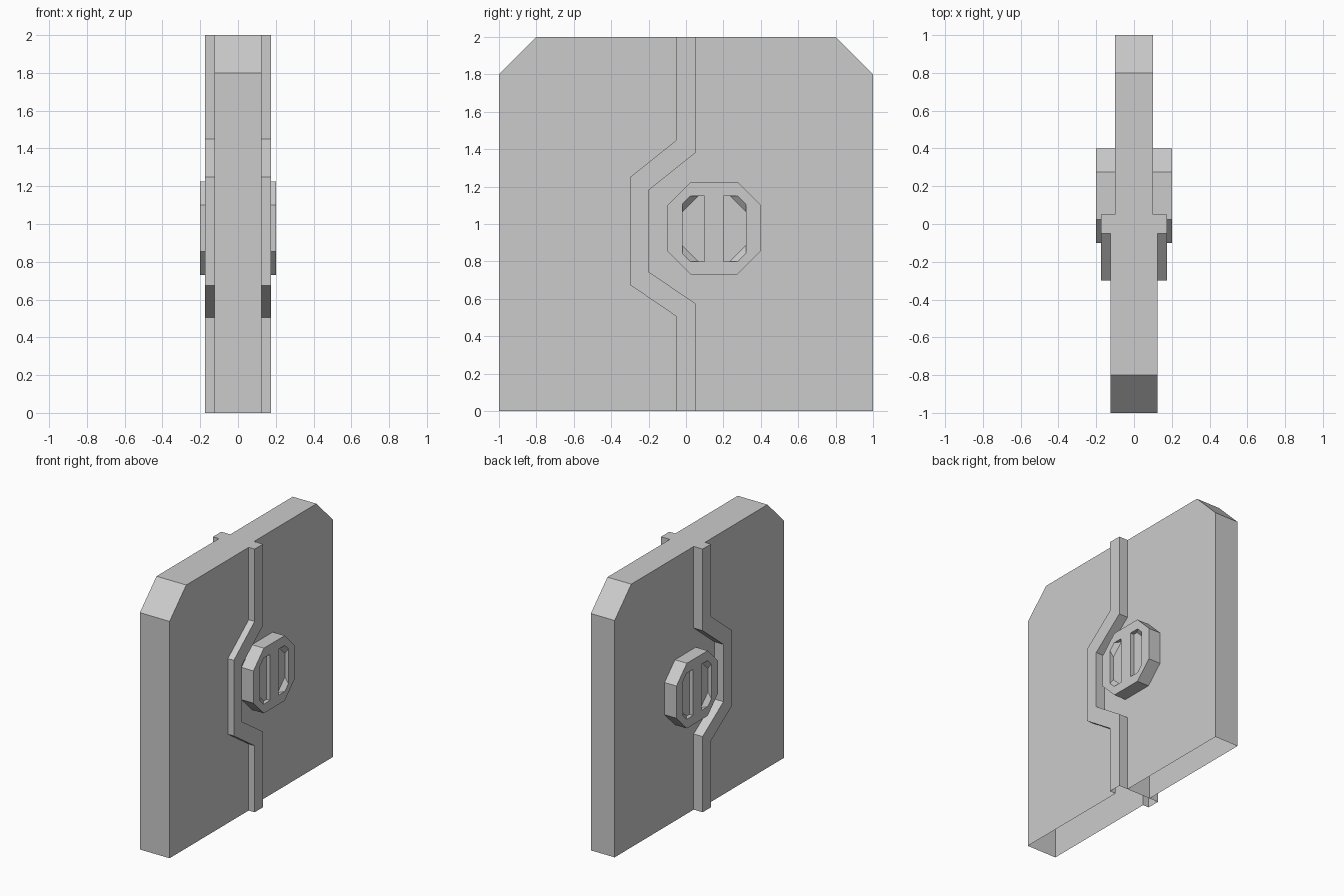
import bpy, bmesh

if "Cube" in bpy.data.objects:
    bpy.data.objects.remove(bpy.data.objects["Cube"])


def finish(name, bm, mirror=True):
    mesh = bpy.data.meshes.new(name)
    bm.to_mesh(mesh)
    bm.free()
    ob = bpy.data.objects.new(name, mesh)
    bpy.context.collection.objects.link(ob)
    if mirror:
        ob.modifiers.new("both_sides", 'MIRROR').use_axis[0] = True
    return ob


def relief(name, profile, x, depths):
    """Face at x from a counter-clockwise (y, z) profile; each edge gets a wall
    back to its depth, or none."""
    bm = bmesh.new()
    vs = [bm.verts.new((x, y, z)) for y, z in profile]
    bm.faces.new(vs)
    for i, d in enumerate(depths):
        if d is None:
            continue
        a, b = vs[i], vs[(i + 1) % len(vs)]
        bm.faces.new([b, a, bm.verts.new((d, a.co.y, a.co.z)),
                      bm.verts.new((d, b.co.y, b.co.z))])
    bmesh.ops.remove_doubles(bm, verts=bm.verts, dist=1e-5)
    return finish(name, bm)


def loft(name, sections, mirror=True):
    """Closed solid through two (x, profile) sections."""
    bm = bmesh.new()
    lo, hi = [[bm.verts.new((x, y, z)) for y, z in p] for x, p in sections]
    n = len(lo)
    bm.faces.new(lo[::-1])
    bm.faces.new(hi)
    for i in range(n):
        j = (i + 1) % n
        bm.faces.new([lo[i], lo[j], hi[j], hi[i]])
    bmesh.ops.recalc_face_normals(bm, faces=bm.faces)
    return finish(name, bm, mirror)


# Stepped seam between the two door leaves, bottom to top
seam_a = [(-.05, 0), (-.05, .505), (-.3, .675), (-.3, 1.25), (-.05, 1.45), (-.05, 2)]
seam_b = [(.05, 0), (.05, .575), (-.2, .745), (-.2, 1.18), (.05, 1.38), (.05, 2)]

# Door leaves (open underneath) and the raised seam strip
relief("thick_leaf", [(-1, 0)] + seam_a + [(-.8, 2), (-1, 1.8)], .125,
       [None] * 6 + [0] * 3)
relief("seam_strip", seam_a[::-1] + seam_b, .175,
       [.125] * 5 + [None] + [0] * 6)
relief("thin_leaf", seam_b[::-1] + [(1, 0), (1, 1.8), (.8, 2)], .1,
       [None] * 6 + [0] * 3)

# Octagonal lock boss
octagon = [(.025, .73), (.275, .73), (.4, .855), (.4, 1.1),
           (.275, 1.225), (.025, 1.225), (-.1, 1.1), (-.1, .855)]
boss = loft("lock_boss", [(.1, octagon), (.2, octagon)], mirror=False)


# Two slots with sloping outer corners
def slot(side, c):
    pts = [(-.17, .8 + c), (-.17 + c, .8), (-.05, .8),
           (-.05, 1.15), (-.17 + c, 1.15), (-.17, 1.15 - c)]
    return [(.15 + side * y, z) for y, z in pts]


bpy.context.view_layer.objects.active = boss
for side in (1, -1):
    cutter = loft("slot_cutter", [(.17, slot(side, .085)), (.21, slot(side, .029))], False)
    cutter.hide_render = True
    mod = boss.modifiers.new("slot", 'BOOLEAN')
    mod.operation = 'DIFFERENCE'
    mod.solver = 'EXACT'
    mod.object = cutter
    bpy.ops.object.modifier_apply(modifier=mod.name)
    bpy.data.objects.remove(cutter)

# Drop the hidden back of the boss and repeat it on the other side
bm = bmesh.new()
bm.from_mesh(boss.data)
back = [f for f in bm.faces if all(v.co.x < .101 for v in f.verts)]
bmesh.ops.delete(bm, geom=back, context='FACES')
bm.to_mesh(boss.data)
bm.free()
boss.modifiers.new("both_sides", 'MIRROR').use_axis[0] = True
